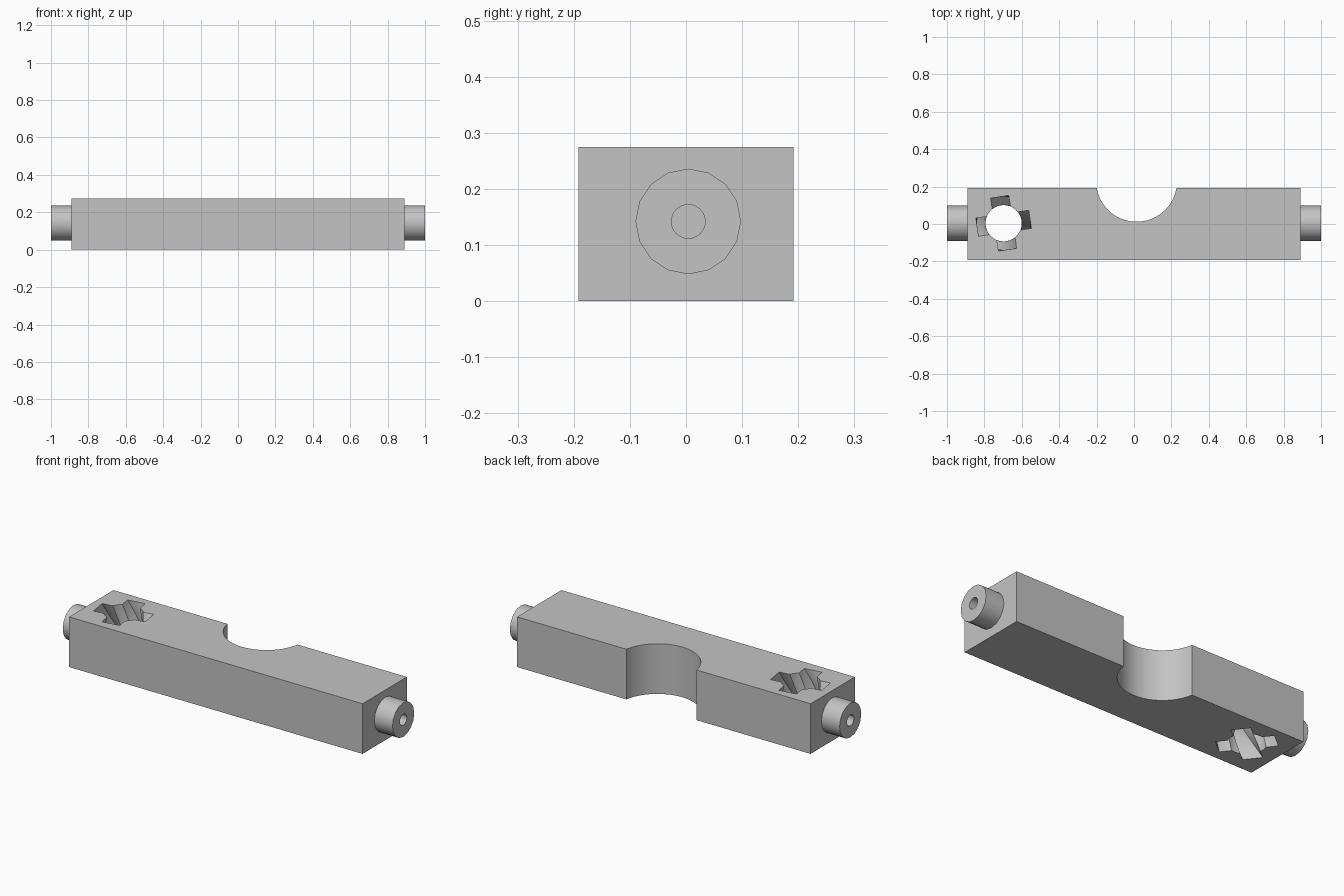
import bpy, bmesh, math
from mathutils import Matrix

old = bpy.data.objects.get("Cube")
if old:
    bpy.data.objects.remove(old, do_unlink=True)

LENGTH, DEPTH, HEIGHT = 1.78, 0.384, 0.275
AXIS_Y, AXIS_Z = 0.004, 0.142

grey = bpy.data.materials.new("plain grey")
grey.use_nodes = True
grey.diffuse_color = (0.55, 0.55, 0.55, 1)
grey.node_tree.nodes["Principled BSDF"].inputs["Base Color"].default_value = (0.55, 0.55, 0.55, 1)


def add_object(name, bm):
    bmesh.ops.recalc_face_normals(bm, faces=bm.faces)
    mesh = bpy.data.meshes.new(name)
    bm.to_mesh(mesh)
    bm.free()
    obj = bpy.data.objects.new(name, mesh)
    bpy.context.collection.objects.link(obj)
    mesh.materials.append(grey)
    return obj


def cylinder(name, radius, length, sides, matrix):
    bm = bmesh.new()
    bmesh.ops.create_cone(bm, cap_ends=True, segments=sides, radius1=radius,
                          radius2=radius, depth=length, matrix=matrix)
    return add_object(name, bm)


def cut(target, cutter):
    mod = target.modifiers.new("cut", 'BOOLEAN')
    mod.operation = 'DIFFERENCE'
    mod.solver = 'EXACT'
    mod.object = cutter
    bpy.context.view_layer.objects.active = target
    bpy.ops.object.modifier_apply(modifier=mod.name)
    bpy.data.objects.remove(cutter, do_unlink=True)


def smooth(obj):
    bpy.ops.object.select_all(action='DESELECT')
    obj.select_set(True)
    bpy.context.view_layer.objects.active = obj
    bpy.ops.object.shade_smooth_by_angle(angle=math.radians(30))


def twisted_cutter():
    """Four-toothed round profile, swept upward with a right-hand twist."""
    core, outer, half = 0.097, 0.143, 0.049
    root = math.asin(half / core)
    tip, tip_radius = math.atan2(half, outer), math.hypot(half, outer)
    profile = []
    for i in range(4):
        base = i * math.pi / 2
        profile += [(tip_radius, base - tip), (tip_radius, base + tip)]
        gap = math.pi / 2 - 2 * root
        profile += [(core, base + root + gap * k / 4) for k in range(5)]
    bm = bmesh.new()
    slices, twist, top_angle, over = 32, math.radians(60), math.radians(8.6), 0.01
    rings = []
    for s in range(slices + 1):
        z = -over + (HEIGHT + 2 * over) * s / slices
        turn = top_angle + twist * (z / HEIGHT - 1)
        rings.append([bm.verts.new((-0.697 + r * math.cos(a + turn),
                                    0.004 + r * math.sin(a + turn), z)) for r, a in profile])
    count = len(profile)
    for low, high in zip(rings, rings[1:]):
        for i in range(count):
            j = (i + 1) % count
            bm.faces.new((low[i], low[j], high[j]))
            bm.faces.new((low[i], high[j], high[i]))
    bm.faces.new(rings[0])
    bm.faces.new(rings[-1])
    return add_object("twist_cutter", bm)


# Rectangular bar
bm = bmesh.new()
bmesh.ops.create_cube(bm, size=1, matrix=Matrix.Translation((0, 0, HEIGHT / 2))
                      @ Matrix.Diagonal((LENGTH, DEPTH, HEIGHT, 1)))
bar = add_object("bar", bm)

# Round notch in the back and twisted hole near the right end
cut(bar, cylinder("notch_cutter", 0.216, 1, 64, Matrix.Translation((0.014, 0.228, 0))))
cut(bar, twisted_cutter())
smooth(bar)

# Hollow end pegs
for side, name in ((1, "left_peg"), (-1, "right_peg")):
    centre = Matrix.Translation((side * (1 + LENGTH / 2) / 2, AXIS_Y, AXIS_Z))
    along_x = centre @ Matrix.Rotation(math.pi / 2, 4, 'Y')
    peg = cylinder(name, 0.094, 1 - LENGTH / 2, 16, along_x)
    cut(peg, cylinder("bore_cutter", 0.03, 0.3, 32, along_x))
    smooth(peg)
